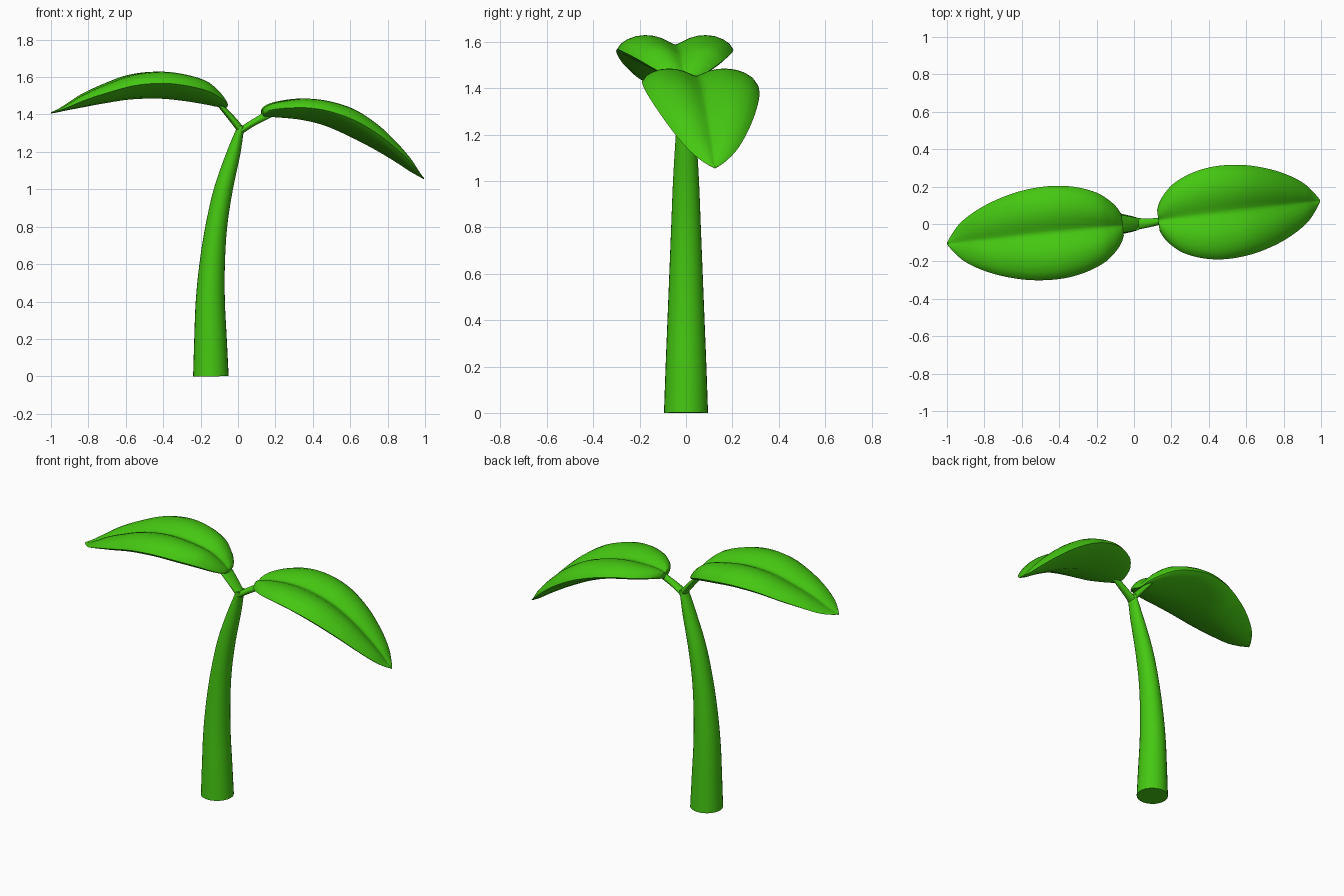
import bpy, bmesh, math
from mathutils import Vector

if "Cube" in bpy.data.objects:
    bpy.data.objects.remove(bpy.data.objects["Cube"])

green = bpy.data.materials.new("leaf_green")
green.diffuse_color = (0.06, 0.58, 0.006, 1)
green.use_nodes = True
green.node_tree.nodes["Principled BSDF"].inputs["Base Color"].default_value = green.diffuse_color


def smooth_rows(rows, n):
    """Catmull-Rom interpolation through rows of numbers."""
    out = []
    for i in range(len(rows) - 1):
        a, b, c, d = (rows[max(0, min(len(rows) - 1, i + k))] for k in (-1, 0, 1, 2))
        for j in range(n):
            t = j / n
            out.append([q + 0.5 * t * (r - p + t * (2 * p - 5 * q + 4 * r - s + t * (3 * (q - r) + s - p)))
                        for p, q, r, s in zip(a, b, c, d)])
    return out + [list(rows[-1])]


def loft(name, rings, angle):
    """Skin closed rings of points and cap both ends."""
    bm = bmesh.new()
    loops = [[bm.verts.new(p) for p in ring] for ring in rings]
    for a, b in zip(loops, loops[1:]):
        for i in range(len(a)):
            k = (i + 1) % len(a)
            bm.faces.new((a[i], a[k], b[k], b[i]))
    bm.faces.new(loops[0])
    bm.faces.new(loops[-1])
    bmesh.ops.recalc_face_normals(bm, faces=bm.faces)
    me = bpy.data.meshes.new(name)
    bm.to_mesh(me)
    bm.free()
    me.materials.append(green)
    ob = bpy.data.objects.new(name, me)
    bpy.context.collection.objects.link(ob)
    bpy.ops.object.select_all(action='DESELECT')
    ob.select_set(True)
    bpy.context.view_layer.objects.active = ob
    bpy.ops.object.shade_smooth_by_angle(angle=math.radians(angle))


def tube(name, path, n=5, sides=28):
    """Tapered tube; rows are x, y, z, radius in the xz plane, radius along y."""
    pts = smooth_rows(path, n)
    rings = []
    for i, (x, y, z, r, ry) in enumerate(pts):
        tan = Vector(pts[min(i + 1, len(pts) - 1)][:3]) - Vector(pts[max(i - 1, 0)][:3])
        side = Vector((0, 1, 0)).cross(tan).normalized()
        rings.append([Vector((x, y, z)) + side * r * math.cos(a) + Vector((0, ry * math.sin(a), 0))
                      for a in (2 * math.pi * k / sides for k in range(sides))])
    loft(name, rings, 50)


# half cross-section of a leaf: (width fraction, height fraction), groove to rim to keel
TOP = [(0, .72), (.06, .75), (.14, .82), (.26, .92), (.4, .985), (.53, 1), (.68, .97), (.82, .88), (.93, .75)]
RIM = [(1, .57)]
UNDER = [(.9, .42), (.65, .23), (.35, .08)]
HALF = TOP + RIM + UNDER
SECTION = HALF + [(0, 0)] + [(-v, h) for v, h in reversed(HALF[1:])]


def leaf(name, base, tip, stations):
    """Stations are length fraction, half width, top height, bottom height."""
    base, tip = Vector((*base, 0)), Vector((*tip, 0))
    across = Vector((0, 0, 1)).cross(tip - base).normalized()
    rings = []
    for t, w, top, bot in smooth_rows(stations, 5):
        c = base.lerp(tip, t)
        rings.append([c + across * w * v + Vector((0, 0, bot + h * (top - bot))) for v, h in SECTION])
    loft(name, rings, 50)


# curved main stem
tube("stem", [(-.145, 0, 0, .095, .095), (-.147, 0, .2, .087, .088), (-.148, 0, .4, .078, .080),
              (-.138, 0, .6, .068, .072), (-.116, 0, .8, .058, .064), (-.078, 0, 1, .050, .056),
              (-.022, 0, 1.2, .036, .044), (.017, 0, 1.34, .017, .034)])

# short leaf stalks
tube("left_stalk", [(.022, 0, 1.31, .02, .032), (-.03, 0, 1.375, .018, .042), (-.10, 0, 1.455, .013, .054)])
tube("right_stalk", [(.01, 0, 1.31, .018, .032), (.08, .006, 1.355, .018, .024), (.18, .02, 1.41, .022, .015)])

# two drooping leaves
leaf("left_leaf", (-.06, -.008), (-1, -.105),
     [(0, .055, 1.462, 1.437), (.02, .095, 1.49, 1.437), (.06, .14, 1.532, 1.442), (.13, .19, 1.58, 1.455),
      (.25, .232, 1.614, 1.473), (.39, .25, 1.629, 1.485), (.55, .24, 1.611, 1.48), (.7, .205, 1.56, 1.459),
      (.82, .158, 1.508, 1.438), (.91, .105, 1.455, 1.422), (.965, .05, 1.425, 1.411), (1, .004, 1.412, 1.405)])
leaf("right_leaf", (.13, .02), (.995, .125),
     [(0, .055, 1.43, 1.387), (.02, .095, 1.445, 1.386), (.06, .14, 1.46, 1.386), (.13, .19, 1.474, 1.382),
      (.25, .232, 1.485, 1.370), (.39, .25, 1.472, 1.339), (.55, .24, 1.428, 1.278), (.7, .205, 1.345, 1.21),
      (.82, .158, 1.25, 1.148), (.91, .105, 1.163, 1.097), (.965, .05, 1.095, 1.07), (1, .004, 1.06, 1.053)])
